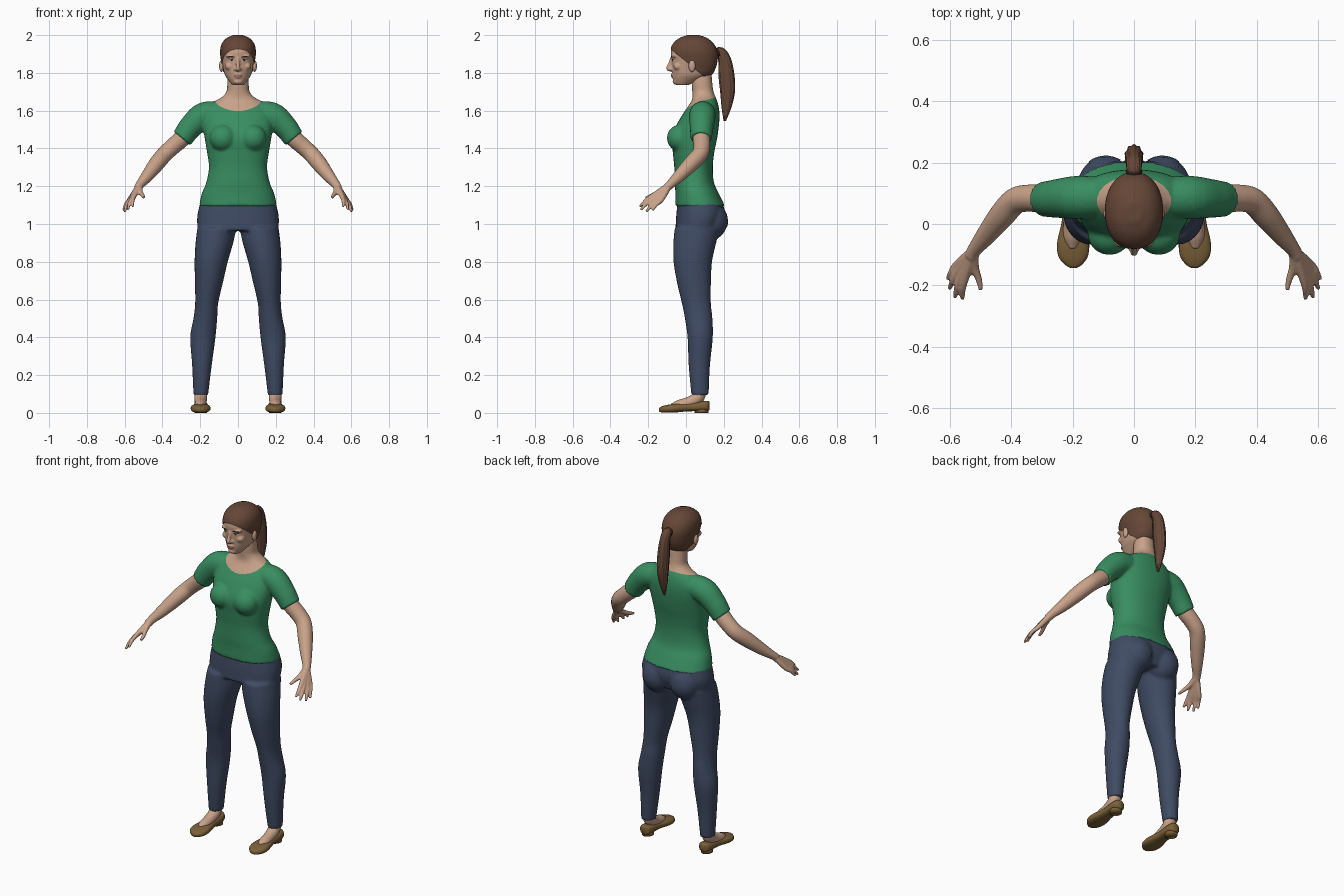
import bpy, bmesh, math
from mathutils import Vector, Matrix
from mathutils.bvhtree import BVHTree

if "Cube" in bpy.data.objects:
    bpy.data.objects.remove(bpy.data.objects["Cube"])

X, Y, Z = Vector((1, 0, 0)), Vector((0, 1, 0)), Vector((0, 0, 1))


def material(name, r, g, b):
    mat = bpy.data.materials.new(name)
    mat.use_nodes = True
    mat.diffuse_color = (r, g, b, 1)
    shader = next(n for n in mat.node_tree.nodes if n.type == 'BSDF_PRINCIPLED')
    shader.inputs["Base Color"].default_value = (r, g, b, 1)
    shader.inputs["Roughness"].default_value = 0.8
    return mat


skin = material("skin", .58, .36, .25)
green = material("shirt green", .04, .27, .12)
denim = material("denim blue", .05, .07, .125)
leather = material("shoe leather", .2, .12, .04)
brown = material("hair brown", .13, .062, .038)
dark = material("dark brown", .025, .014, .01)
white = material("eye white", .6, .55, .5)
rose = material("lip rose", .42, .2, .15)


def spline(points, steps):
    """Catmull-Rom samples through the key rings."""
    keys = [Vector(p if len(p) == 5 else (*p, p[3])) for p in points]
    keys = [keys[0]] + keys + [keys[-1]]
    out = []
    for a, b, c, d in zip(keys, keys[1:], keys[2:], keys[3:]):
        for i in range(steps):
            t = i / steps
            out.append((b * 2 + (c - a) * t + (a * 2 - b * 5 + c * 4 - d) * t**2
                        + (b * 3 - a - c * 3 + d) * t**3) / 2)
    return out + [keys[-1]]


def oval(angle, power):
    c, s = math.cos(angle), math.sin(angle)
    return (math.copysign(abs(c) ** (2 / power), c), math.copysign(abs(s) ** (2 / power), s))


def tube(bm, points, sides=28, ref=Y, axis=None, power=2, ridge=0, steps=5):
    """Loft oval rings (x, y, z, radius, other radius) along a smooth path."""
    rings, path = [], spline(points, steps)
    for i, key in enumerate(path):
        ahead = path[min(i + 1, len(path) - 1)] - path[max(i - 1, 0)]
        along = axis or Vector(ahead[:3]).normalized()
        u = ref.cross(along).normalized()
        v = along.cross(u)
        ring = []
        for k in range(sides):
            angle = math.tau * k / sides
            c, s = oval(angle, power)
            swell = 1 + ridge * math.cos(angle * sides / 4)
            ring.append(bm.verts.new(Vector(key[:3]) + (u * c * key[3] + v * s * key[4]) * swell))
        rings.append(ring)
    for low, high in zip(rings, rings[1:]):
        for k in range(sides):
            j = (k + 1) % sides
            bm.faces.new((low[k], low[j], high[j], high[k]))
    bm.faces.new(rings[0][::-1])
    bm.faces.new(rings[-1])


def band(z, half, front, back, x=0):
    """Horizontal ring given by its half width, front and back."""
    return (x, (front + back) / 2, z, half, (back - front) / 2)


def ball(bm, place, size):
    bmesh.ops.create_uvsphere(bm, u_segments=24, v_segments=14, radius=1,
                              matrix=Matrix.Translation(place) @ Matrix.Diagonal((*size, 1)))


def mirror(bm):
    copy = bmesh.ops.duplicate(bm, geom=bm.verts[:] + bm.edges[:] + bm.faces[:])["geom"]
    bmesh.ops.scale(bm, vec=(-1, 1, 1), verts=[g for g in copy if isinstance(g, bmesh.types.BMVert)])
    bmesh.ops.reverse_faces(bm, faces=[g for g in copy if isinstance(g, bmesh.types.BMFace)])


def finish(bm, name, mats, voxel=0, relax=0, recalc=True):
    """Make the object; with a voxel size, fuse its volumes into one skin."""
    if recalc:
        bmesh.ops.recalc_face_normals(bm, faces=bm.faces)
    obj = bpy.data.objects.new(name, bpy.data.meshes.new(name))
    bm.to_mesh(obj.data)
    bm.free()
    bpy.context.collection.objects.link(obj)
    if voxel:
        fuse = obj.modifiers.new("fuse", 'REMESH')
        fuse.mode, fuse.voxel_size = 'VOXEL', voxel
        soft = obj.modifiers.new("soften", 'SMOOTH')
        soft.factor, soft.iterations = .5, relax
        done = obj.evaluated_get(bpy.context.evaluated_depsgraph_get())
        mesh = bpy.data.meshes.new_from_object(done)
        obj.modifiers.clear()
        obj.data = mesh
    for mat in mats:
        obj.data.materials.append(mat)
    obj.data.shade_smooth()
    return obj


def recolour(obj, planes, region, inside, puff=0):
    """Cut along planes, then give faces inside the cuts the second colour."""
    bm = bmesh.new()
    bm.from_mesh(obj.data)
    for point, normal in planes:
        faces = [f for f in bm.faces if region(f.calc_center_median())]
        geom = {g for f in faces for g in (*f.verts, *f.edges)}
        bmesh.ops.bisect_plane(bm, geom=list(geom) + faces, plane_co=point, plane_no=normal, dist=1e-5)
    for f in bm.faces:
        f.material_index = int(inside(f.calc_center_median()))
        f.smooth = True
    bm.normal_update()
    for v in bm.verts:
        if puff and all(f.material_index for f in v.link_faces):
            v.co += v.normal * puff
    bm.to_mesh(obj.data)
    bm.free()


def plate(bm, tree, x, z, a, b, side=-1, power=2, lift=.0015, tilt=0):
    """Thin patch laid on a surface, seen from the front (-1) or back (1)."""
    def lay(u, v):
        px, pz = x + u, z + v + u * tilt
        hit = tree.ray_cast(Vector((px, side, pz)), Vector((0, -side, 0)))[0]
        return bm.verts.new((px, hit.y + side * lift, pz))
    rings = [[lay(a * r * c, b * r * s) for c, s in (oval(math.tau * k / 24, power) for k in range(24))]
             for r in (.3, .6, .8, 1)]
    faces = [bm.faces.new(rings[0])]
    for low, high in zip(rings, rings[1:]):
        faces += [bm.faces.new((low[k - 1], low[k], high[k], high[k - 1])) for k in range(24)]
    for f in faces:
        f.normal_update()
        if f.normal.y * side < 0:
            f.normal_flip()


def surface(obj):
    return BVHTree.FromPolygons([v.co for v in obj.data.vertices], [p.vertices[:] for p in obj.data.polygons])


# Shirt: sleeves and bust, then torso running up into the neck
bm = bmesh.new()
tube(bm, [(.08, .088, 1.585, .062), (.18, .087, 1.575, .07), (.25, .083, 1.515, .063),
          (.285, .081, 1.468, .058), (.298, .08, 1.452, .057)])
ball(bm, (.08, -.035, 1.455), (.07, .066, .07))
mirror(bm)
tube(bm, [band(1.095, .206, -.056, .206), band(1.16, .192, -.056, .175), band(1.22, .168, -.06, .148),
          band(1.3, .154, -.062, .142), band(1.38, .164, -.07, .15), band(1.46, .177, -.076, .166),
          band(1.54, .186, -.042, .176), band(1.6, .175, -.005, .176), band(1.645, .13, .026, .167),
          band(1.67, .088, .034, .157), band(1.7, .061, .033, .146), band(1.74, .057, .03, .14),
          band(1.8, .053, .03, .135)], sides=40, axis=Z, power=2.2)
shirt = finish(bm, "shirt_and_neck", [green, skin], .008, 4)

# Round neckline
middle, wide, deep = Vector((0, .075, 0)), .12, .081
cuts = []
for k in range(24):
    c, s = oval(math.tau * k / 24, 2)
    cuts.append((middle + Vector((wide * c, deep * s, 0)), Vector((c / wide, s / deep, 0)).normalized()))
recolour(shirt, cuts, lambda p: p.z > 1.57 and abs(p.x) < .15,
         lambda p: p.z > 1.57 and all((p - point).dot(normal) < 0 for point, normal in cuts))

# Jeans
bm = bmesh.new()
tube(bm, [band(.095, .039, .028, .12, .197), band(.25, .052, .014, .127, .191), band(.4, .067, .008, .142, .186),
          band(.5, .063, -.006, .14, .173), band(.58, .061, -.022, .132, .166), band(.68, .073, -.046, .132, .155),
          band(.8, .088, -.066, .138, .142), band(.9, .1, -.067, .16, .125), band(.98, .103, -.06, .18, .112)],
     axis=Z)
ball(bm, (.092, .13, 1.015), (.09, .09, .1))
mirror(bm)
tube(bm, [band(.965, .214, -.056, .18), band(1.04, .216, -.052, .205), band(1.1, .203, -.046, .198),
          band(1.125, .196, -.042, .188)], sides=40, axis=Z, power=2.3)
jeans = finish(bm, "jeans", [denim], .008, 4)

# Back pockets
bm = bmesh.new()
for side in (-1, 1):
    plate(bm, surface(jeans), side * .095, 1.035, .052, .052, side=1, power=5, lift=.004, tilt=side * .1)
finish(bm, "back_pockets", [denim], recalc=False)

# Arms with hands
bm = bmesh.new()
tube(bm, [(.25, .083, 1.515, .045), (.295, .082, 1.455, .046), (.345, .084, 1.41, .044), (.388, .074, 1.37, .043),
          (.43, .028, 1.32, .042), (.48, -.035, 1.255, .033), (.516, -.08, 1.212, .024), (.53, -.105, 1.19, .022)])
wrist = (.522, -.09, 1.203, .018)
fingers = [((.548, -.172, 1.152), (.558, -.245, 1.092)), ((.558, -.163, 1.142), (.583, -.24, 1.075)),
           ((.568, -.148, 1.133), (.6, -.21, 1.065)), ((.574, -.13, 1.128), (.606, -.178, 1.072))]
for knuckle, tip in fingers:
    bend = Vector(knuckle).lerp(Vector(tip), .5) + Vector((.004, -.002, .004))
    tube(bm, [wrist, (*knuckle, .0135), (*bend, .0105), (*tip, .007)], sides=14, ref=X)
tube(bm, [wrist, (.518, -.14, 1.172, .014), (.505, -.18, 1.152, .011), (.498, -.215, 1.14, .007)], sides=14, ref=X)
mirror(bm)
finish(bm, "arms", [skin], .005, 3)

# Feet
bm = bmesh.new()
tube(bm, [(.197, .073, .14, .033), (.197, .066, .085, .034), (.198, .02, .056, .031),
          (.2, -.04, .037, .03), (.2, -.078, .032, .016)], ref=X)
mirror(bm)
finish(bm, "feet", [skin])

# Flat shoes with low heels
bm = bmesh.new()
tube(bm, [(.197, .124, .038, .014, .022), (.197, .112, .037, .031, .027), (.197, .075, .035, .037, .026),
          (.197, .01, .03, .038, .022), (.198, -.06, .025, .052, .023), (.198, -.105, .021, .048, .02),
          (.197, -.132, .018, .028, .015), (.197, -.143, .017, .01, .009)], ref=Z, axis=-Y, power=2.6)
tube(bm, [(.197, .082, 0, .032, .036), (.197, .082, .02, .032, .036)], axis=Z, steps=1)
mirror(bm)
finish(bm, "shoes", [leather])

# Head with nose, brow, lips and chin
bm = bmesh.new()
ball(bm, (.012, -.077, 1.819), (.009, .011, .008))
ball(bm, (.036, -.061, 1.888), (.03, .016, .009))
ball(bm, (.045, -.042, 1.835), (.024, .024, .022))
mirror(bm)
tube(bm, [band(1.735, .03, -.052, .01), band(1.76, .05, -.066, .075), band(1.79, .07, -.071, .132),
          band(1.83, .08, -.074, .155), band(1.87, .087, -.077, .164), band(1.91, .091, -.081, .164),
          band(1.95, .084, -.068, .146), band(1.98, .06, -.035, .112), band(1.996, .024, .008, .07)],
     sides=36, axis=Z, power=2.15)
tube(bm, [(0, -.072, 1.884, .009), (0, -.086, 1.845, .01), (0, -.093, 1.823, .012), (0, -.08, 1.815, .009)], ref=X)
ball(bm, (0, -.069, 1.79), (.022, .011, .007))
ball(bm, (0, -.067, 1.778), (.018, .011, .007))
ball(bm, (0, -.056, 1.753), (.024, .015, .014))
head = finish(bm, "head_and_hair", [skin, brown], .005, 3)

# Painted face
tree = surface(head)
features = [("eye_whites", white, .034, 1.867, .014, .0055, .001, 0), ("irises", dark, .033, 1.867, .006, .0055, .002, 0),
            ("upper_lids", dark, .034, 1.8725, .016, .002, .0025, -.1), ("eyebrows", dark, .036, 1.886, .021, .0035, .0015, .12),
            ("lips", rose, 0, 1.784, .022, .009, .001, 0)]
for name, mat, x, z, a, b, lift, tilt in features:
    bm = bmesh.new()
    for side in (-1, 1) if x else (1,):
        plate(bm, tree, side * x, z, a, b, lift=lift, tilt=side * tilt)
    finish(bm, name, [mat], recalc=False)

# Hair cap above a slanted hairline
start, slant = Vector((0, -.083, 1.928)), Vector((0, .64, .77))
recolour(head, [(start, slant)], lambda p: True, lambda p: (p - start).dot(slant) > 0, puff=.004)

# Ears
bm = bmesh.new()
ball(bm, (.088, .032, 1.836), (.012, .018, .031))
mirror(bm)
finish(bm, "ears", [skin])

# Ponytail and its tie
bm = bmesh.new()
tube(bm, [(0, .15, 1.9, .018), (0, .182, 1.912, .024), (0, .205, 1.865, .033, .026), (0, .215, 1.78, .04, .03),
          (0, .22, 1.7, .037, .028), (0, .214, 1.62, .025, .02), (0, .205, 1.545, .006)], sides=40, ref=X, ridge=.06)
finish(bm, "ponytail", [brown])
bm = bmesh.new()
tube(bm, [(0, .163, 1.905, .024), (0, .17, 1.908, .027), (0, .177, 1.91, .024)], ref=X)
finish(bm, "hair_tie", [dark])
